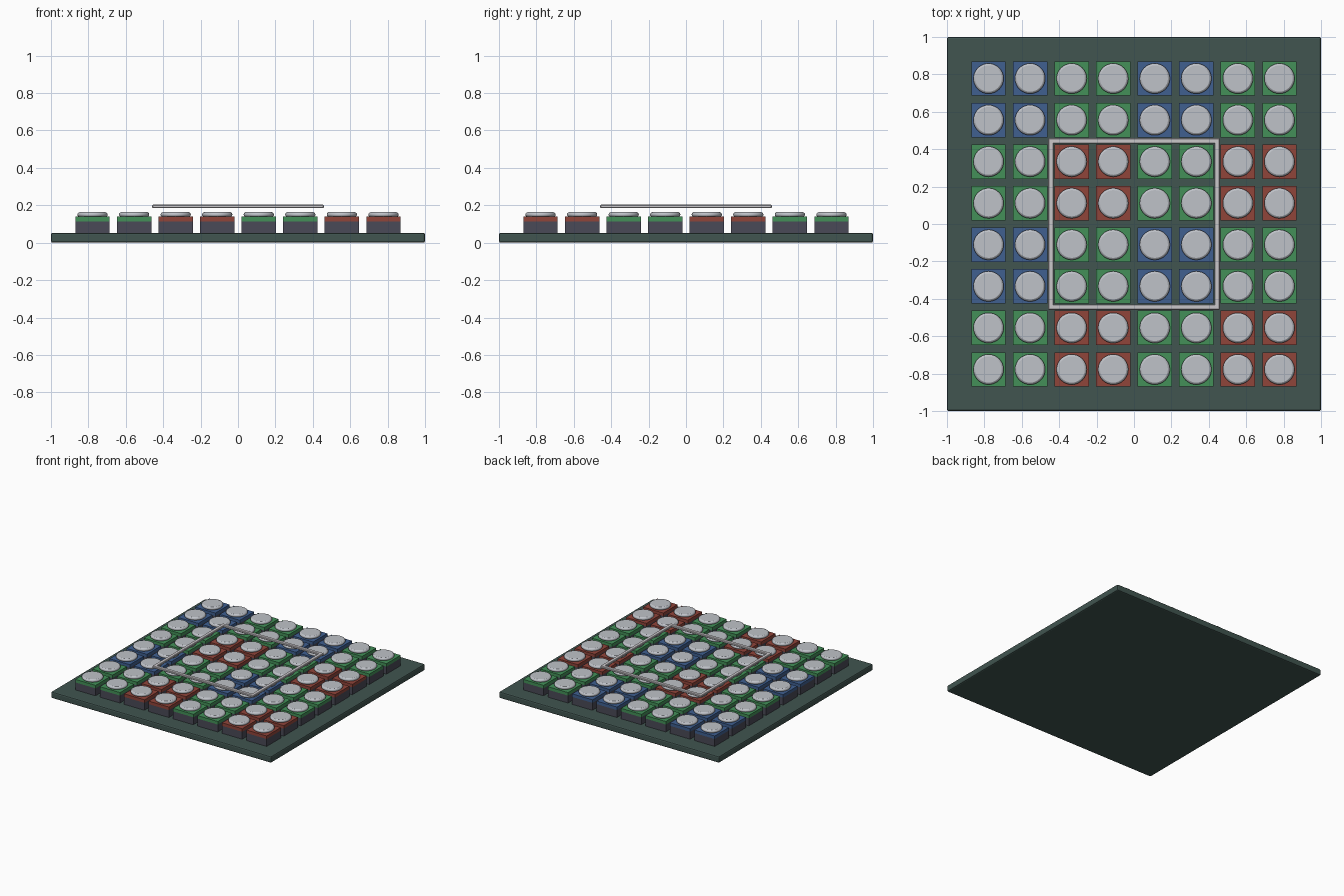
import bpy, bmesh, math

if "Cube" in bpy.data.objects:
    bpy.data.objects.remove(bpy.data.objects["Cube"])

PITCH = 0.2222
CELL = 0.184


def material(name, rgb):
    m = bpy.data.materials.new(name)
    m.diffuse_color = (*rgb, 1.0)
    m.use_nodes = True
    m.node_tree.nodes["Principled BSDF"].inputs["Base Color"].default_value = m.diffuse_color
    return m


BOARD = material("dark green board", (0.052, 0.09, 0.08))
BASE = material("slate grey", (0.068, 0.068, 0.095))
LENS = material("pale lens grey", (0.52, 0.54, 0.58))
FRAME = material("light frame grey", (0.60, 0.58, 0.60))
FILTERS = {
    "red": material("filter red", (0.28, 0.058, 0.042)),
    "green": material("filter green", (0.056, 0.28, 0.098)),
    "blue": material("filter blue", (0.05, 0.115, 0.28)),
}


def finish(bm, name, mat):
    me = bpy.data.meshes.new(name)
    bm.to_mesh(me)
    bm.free()
    me.materials.append(mat)
    ob = bpy.data.objects.new(name, me)
    bpy.context.collection.objects.link(ob)
    return ob


def block(name, x, y, z0, z1, sx, sy, mat, bevel=0.0, segments=1):
    bm = bmesh.new()
    bmesh.ops.create_cube(bm, size=1)
    for v in bm.verts:
        v.co = (x + v.co.x * sx, y + v.co.y * sy, (z0 + z1) / 2 + v.co.z * (z1 - z0))
    if bevel:
        bmesh.ops.bevel(bm, geom=bm.edges[:], offset=bevel, segments=segments,
                        profile=0.5, affect='EDGES')
    return finish(bm, name, mat)


def lens(name, x, y):
    # Low disc with chamfered upper and lower rims
    n = 32
    profile = [(0.072, 0.137), (0.080, 0.145), (0.081, 0.151), (0.078, 0.159), (0.070, 0.163)]
    bm = bmesh.new()
    rings = [[bm.verts.new((x + r * math.cos(2 * math.pi * i / n),
                            y + r * math.sin(2 * math.pi * i / n), z)) for i in range(n)]
             for r, z in profile]
    for a, b in zip(rings, rings[1:]):
        for i in range(n):
            j = (i + 1) % n
            bm.faces.new((a[i], a[j], b[j], b[i])).smooth = True
    bm.faces.new(rings[0][::-1])
    bm.faces.new(rings[-1])
    return finish(bm, name, LENS)


# Carrier board
block("board", 0, 0, 0, 0.053, 2, 2, BOARD, 0.01, 2)

# Grid of cells: block, colour filter and lens, filters grouped two by two
for row in range(8):
    for col in range(8):
        x, y = (col - 3.5) * PITCH, (row - 3.5) * PITCH
        gx, gy = (col // 2) % 2, (row // 2) % 2
        colour = "green" if gx == gy - 0 and gy == 0 else "red" if gy == 0 else \
                 "blue" if gx == 0 else "green"
        tag = f"{row}_{col}"
        block("cell_base_" + tag, x, y, 0.05, 0.114, CELL, CELL, BASE)
        block("colour_filter_" + tag, x, y, 0.114, 0.139, CELL, CELL, FILTERS[colour])
        lens("lens_" + tag, x, y)

# Floating square outline over the middle cells
for s, side in ((-1, "low"), (1, "high")):
    block("frame_x_bar_" + side, 0, s * 0.4445, 0.186, 0.203, 0.917, 0.028, FRAME, 0.003)
    block("frame_y_bar_" + side, s * 0.4445, 0, 0.186, 0.203, 0.028, 0.917, FRAME, 0.003)
